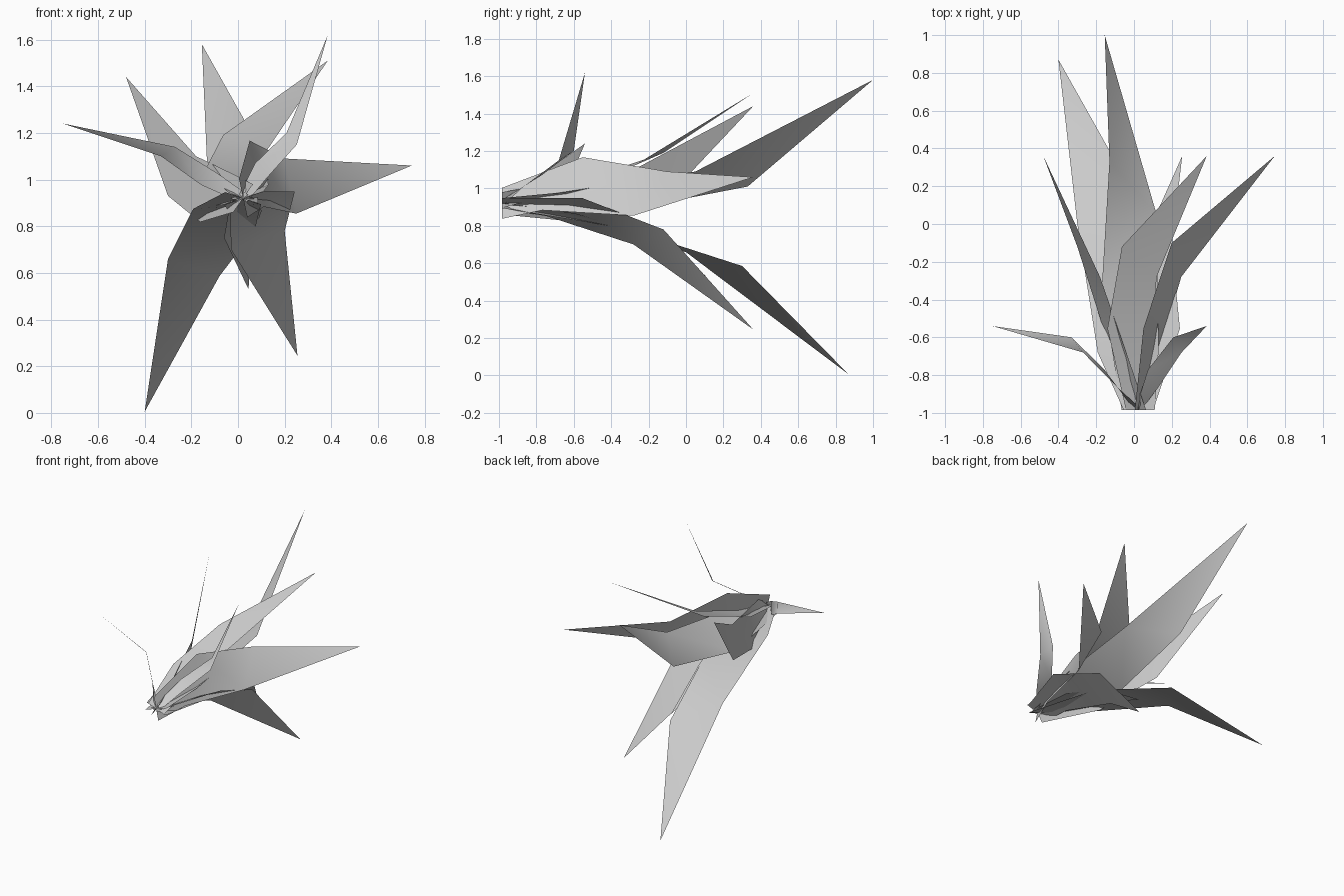
import bpy
from mathutils import Vector

BASE = Vector((0.022, -0.985, 0.92))   # common point all the leaves grow from


def leaf(name, belly, shoulder, half, tip):
    """Thin pointed blade: base, belly and shoulder pairs, then a single tip."""
    belly, shoulder, half, tip = map(Vector, (belly, shoulder, half, tip))
    root = Vector((half.x, 0, half.z)) * 0.7
    verts = []
    for centre, side in ((BASE, root), (belly, half * 1.2), (shoulder, half)):
        verts += [centre + side, centre - side]
    verts.append(tip)
    faces = [(0, 1, 3, 2), (2, 3, 5, 4), (4, 5, 6)]
    mesh = bpy.data.meshes.new(name)
    mesh.from_pydata([v[:] for v in verts], [], faces)
    for p in mesh.polygons:
        p.use_smooth = True
    obj = bpy.data.objects.new(name, mesh)
    bpy.context.collection.objects.link(obj)


# Long leaves reaching furthest back
leaf("long_leaf_upper", (-0.02, -0.50, 0.93), (-0.005, 0.19, 1.05), (-0.125, 0.14, -0.04), (-0.155, 1.0, 1.58))
leaf("long_leaf_lower", (-0.06, -0.50, 0.83), (-0.19, 0.15, 0.622), (0.11, 0.15, -0.037), (-0.40, 0.87, 0.005))

# Ring of medium leaves
leaf("medium_leaf_left", (-0.09, -0.65, 0.92), (-0.24, -0.20, 1.015), (-0.06, 0.08, -0.085), (-0.48, 0.36, 1.44))
leaf("medium_leaf_top", (-0.03, -0.65, 1.0), (0.028, -0.20, 1.155), (-0.092, 0.08, 0.035), (0.385, 0.36, 1.51))
leaf("medium_leaf_right", (0.08, -0.66, 1.025), (0.225, -0.19, 0.972), (-0.025, 0.09, 0.118), (0.745, 0.36, 1.06))
leaf("medium_leaf_bottom", (0.105, -0.65, 0.90), (0.085, -0.20, 0.74), (0.115, 0.08, 0.04), (0.255, 0.36, 0.245))
leaf("inner_leaf_bottom", (0.03, -0.65, 0.86), (0.0, -0.29, 0.755), (0.06, 0.05, 0.005), (0.045, 0.11, 0.53))

# Short narrow leaves splaying out near the base
leaf("short_leaf_right", (0.10, -0.82, 1.04), (0.23, -0.64, 1.175), (-0.022, 0.04, 0.025), (0.385, -0.54, 1.62))
leaf("short_leaf_left", (-0.12, -0.82, 1.0), (-0.30, -0.64, 1.12), (-0.03, 0.04, -0.02), (-0.75, -0.54, 1.24))
